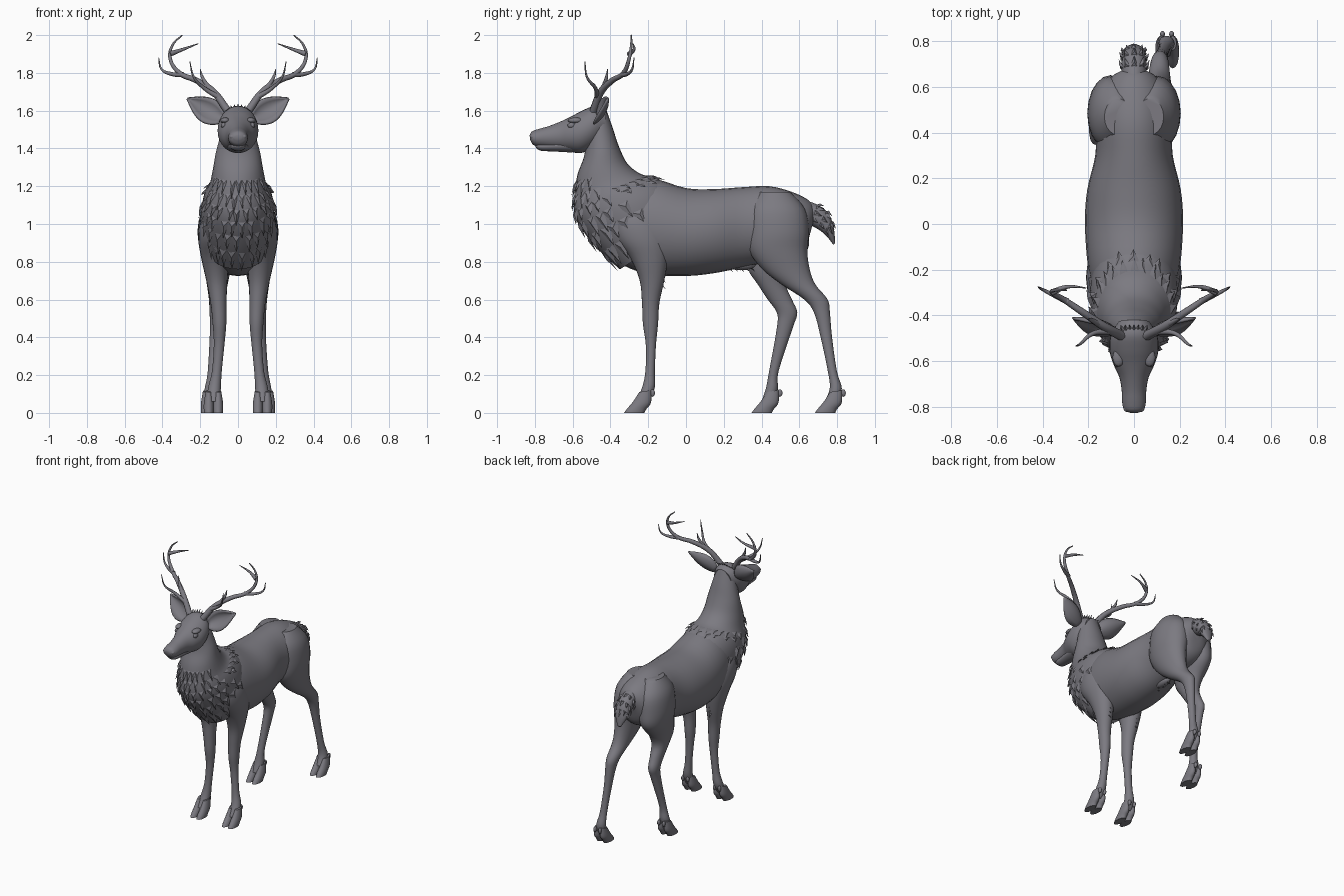
import bpy, bmesh, random
from math import sin, cos, pi, floor
from mathutils import Vector

random.seed(4)
cube = bpy.data.objects.get("Cube")
if cube:
    bpy.data.objects.remove(cube, do_unlink=True)

coat = bpy.data.materials.new("slate_grey")
coat.use_nodes = True
GREY = (0.2, 0.195, 0.22, 1)
coat.diffuse_color = GREY
coat.node_tree.nodes["Principled BSDF"].inputs["Base Color"].default_value = GREY


def finish(ob, angle=0.8):
    ob.data.materials.clear()
    ob.data.materials.append(coat)
    bpy.ops.object.select_all(action='DESELECT')
    ob.select_set(True)
    bpy.context.view_layer.objects.active = ob
    bpy.ops.object.shade_smooth_by_angle(angle=angle)
    return ob


def from_bmesh(name, bm, angle=0.8):
    bmesh.ops.recalc_face_normals(bm, faces=bm.faces)
    mesh = bpy.data.meshes.new(name)
    bm.to_mesh(mesh)
    bm.free()
    ob = bpy.data.objects.new(name, mesh)
    bpy.context.collection.objects.link(ob)
    return finish(ob, angle)


def section(rings, t):
    """Smoothly interpolated cross-section: y0, z0, y1, z1, half width, x."""
    last = len(rings) - 1
    i = min(max(floor(t), 0), last - 1)
    f = t - i
    p = [rings[min(max(k, 0), last)] for k in (i - 1, i, i + 1, i + 2)]
    return [b + 0.5 * f * (c - a + f * (2*a - 5*b + 4*c - d + f * (3*(b - c) + d - a)))
            for a, b, c, d in zip(*p)]


def point(rings, t, a):
    y0, z0, y1, z1, w, x = section(rings, t)
    c = cos(a) / 2
    return Vector((x + w * sin(a), (y0 + y1) / 2 + (y0 - y1) * c, (z0 + z1) / 2 + (z0 - z1) * c))


def loft(name, rings, sides=28, steps=4):
    bm = bmesh.new()
    n = (len(rings) - 1) * steps
    loops = [[bm.verts.new(point(rings, k / steps, 2 * pi * j / sides)) for j in range(sides)]
             for k in range(n + 1)]
    for a, b in zip(loops, loops[1:]):
        for j in range(sides):
            q = (j + 1) % sides
            bm.faces.new((a[j], a[q], b[q], b[j]))
    bm.faces.new(loops[0])
    bm.faces.new(loops[-1])
    return from_bmesh(name, bm)


def central(rows):
    return [r + (0,) for r in rows]


def leg_rings(rows, side):
    """Rows are height, y, half depth, x, half width."""
    return [(y - d, z, y + d, z, w, side * x) for z, y, d, x, w in rows]


def ball(name, loc, size):
    bm = bmesh.new()
    bmesh.ops.create_uvsphere(bm, u_segments=16, v_segments=10, radius=1)
    for v in bm.verts:
        v.co = Vector(loc) + v.co * Vector(size)
    return from_bmesh(name, bm)


def lock(bm, left, right, ridge, tip):
    """One pointed lock of fur."""
    l, r, m, t = (bm.verts.new(p) for p in (left, right, ridge, tip))
    for f in ((l, r, m), (l, m, t), (m, r, t), (l, t, r)):
        bm.faces.new(f)


def fur(name, rings, rows):
    """Rows of locks on a lofted surface: position, middle angle, reach, count, length."""
    bm = bmesh.new()
    for t, mid, reach, count, length in rows:
        for i in range(count):
            a = mid + reach * (2 * i / (count - 1) - 1) + random.uniform(-0.05, 0.05)
            w = 1.3 * reach / count
            s = length * random.uniform(0.8, 1.2)
            out = (point(rings, t, a) - (point(rings, t, 0) + point(rings, t, pi)) / 2).normalized()
            lock(bm, point(rings, t, a - w) - out * 0.006, point(rings, t, a + w) - out * 0.006,
                 point(rings, t + s * 0.4, a) + out * 0.012, point(rings, t + s, a) + out * 0.016)
    return from_bmesh(name, bm, 0.6)


# Trunk
loft("body", central([
    (-0.44, 1.12, -0.44, 0.92, 0.10), (-0.36, 1.2, -0.36, 0.8, 0.16),
    (-0.2, 1.245, -0.2, 0.735, 0.2), (0, 1.19, 0, 0.725, 0.215),
    (0.15, 1.185, 0.15, 0.74, 0.205), (0.3, 1.195, 0.3, 0.77, 0.17),
    (0.44, 1.2, 0.44, 0.8, 0.165), (0.56, 1.17, 0.56, 0.82, 0.15),
    (0.65, 1.125, 0.63, 0.87, 0.105), (0.69, 1.07, 0.66, 0.96, 0.04)]))

# Neck and chest
neck = central([
    (-0.53, 1.44, -0.42, 1.6, 0.08), (-0.535, 1.385, -0.385, 1.5, 0.1),
    (-0.545, 1.34, -0.355, 1.41, 0.118), (-0.575, 1.26, -0.31, 1.32, 0.133),
    (-0.59, 1.16, -0.24, 1.265, 0.15), (-0.59, 1.06, -0.16, 1.245, 0.178),
    (-0.55, 0.97, -0.08, 1.19, 0.193), (-0.46, 0.86, -0.05, 1.1, 0.185),
    (-0.35, 0.76, -0.05, 0.95, 0.15)])
loft("neck", neck)
fur("mane", neck, [(3.2 + 0.75 * k, 0, 1.0 + 0.18 * k, 9 + k, 0.95) for k in range(6)])
fur("collar", neck, [(4.35, pi, 1.5, 13, 0.6), (4.9, pi, 1.3, 9, 0.5)])

# Head
loft("head", central([
    (-0.828, 1.47, -0.825, 1.445, 0.022), (-0.815, 1.49, -0.81, 1.42, 0.044),
    (-0.78, 1.503, -0.78, 1.408, 0.052), (-0.73, 1.517, -0.73, 1.402, 0.054),
    (-0.67, 1.54, -0.67, 1.395, 0.065), (-0.61, 1.568, -0.62, 1.385, 0.09),
    (-0.55, 1.6, -0.56, 1.375, 0.107), (-0.48, 1.625, -0.5, 1.4, 0.102),
    (-0.42, 1.6, -0.44, 1.45, 0.07)]))
loft("lower_jaw", central([
    (-0.8, 1.42, -0.795, 1.405, 0.018), (-0.775, 1.43, -0.77, 1.388, 0.036),
    (-0.7, 1.44, -0.7, 1.384, 0.044), (-0.6, 1.46, -0.6, 1.378, 0.06)]))

# Trailing hind leg, leading hind leg and front leg profiles
thigh = [(1.17, 0.47, 0.08, 0.07, 0.06), (1.08, 0.48, 0.15, 0.09, 0.098),
         (0.96, 0.485, 0.165, 0.1, 0.105), (0.86, 0.487, 0.155, 0.105, 0.09)]
trailing = thigh + [
    (0.76, 0.53, 0.125, 0.108, 0.07), (0.68, 0.595, 0.09, 0.11, 0.055),
    (0.6, 0.688, 0.062, 0.112, 0.042), (0.53, 0.72, 0.042, 0.115, 0.034),
    (0.4, 0.743, 0.03, 0.122, 0.026), (0.22, 0.775, 0.024, 0.135, 0.025),
    (0.13, 0.793, 0.032, 0.142, 0.034), (0.06, 0.77, 0.036, 0.145, 0.034)]
leading = thigh + [
    (0.76, 0.445, 0.115, 0.108, 0.07), (0.68, 0.455, 0.075, 0.11, 0.055),
    (0.6, 0.497, 0.064, 0.112, 0.042), (0.53, 0.535, 0.054, 0.115, 0.036),
    (0.45, 0.523, 0.042, 0.118, 0.03), (0.22, 0.465, 0.025, 0.135, 0.025),
    (0.13, 0.455, 0.032, 0.142, 0.034), (0.06, 0.435, 0.036, 0.145, 0.034)]
front = [(1.12, -0.28, 0.07, 0.1, 0.05), (1.02, -0.26, 0.13, 0.115, 0.085),
         (0.92, -0.23, 0.14, 0.12, 0.09), (0.82, -0.195, 0.1, 0.12, 0.075),
         (0.7, -0.18, 0.065, 0.112, 0.056), (0.58, -0.187, 0.046, 0.103, 0.042),
         (0.47, -0.188, 0.04, 0.098, 0.036), (0.36, -0.186, 0.027, 0.1, 0.028),
         (0.22, -0.19, 0.025, 0.112, 0.026), (0.13, -0.2, 0.034, 0.125, 0.034),
         (0.06, -0.235, 0.036, 0.13, 0.034)]
toe = [(-0.248, 0.11, -0.185, 0.12, 0.016), (-0.28, 0.06, -0.185, 0.055, 0.026),
       (-0.312, 0.022, -0.21, 0.02, 0.027), (-0.328, 0, -0.22, 0, 0.026)]


def leg(name, rows, side, shift):
    """A leg with a cloven hoof and two dewclaws."""
    loft(name, leg_rings(rows, side), sides=20)
    x = side * rows[-1][3]
    for part, off in (("inner", -0.025), ("outer", 0.025)):
        loft(f"{name}_{part}_toe", [(a + shift, b, c + shift, d, w, x + side * off)
                                    for a, b, c, d, w in toe], sides=14)
        ball(f"{name}_{part}_dewclaw", (x + side * off * 0.8, shift - 0.178, 0.105), (0.011, 0.014, 0.02))


leg("left_hind_leg", trailing, 1, 1.01)
leg("right_hind_leg", leading, -1, 0.675)
leg("left_front_leg", front, 1, 0)
leg("right_front_leg", front, -1, 0)

# Tail
tail = central([
    (0.62, 1.13, 0.62, 1.0, 0.05), (0.7, 1.1, 0.665, 0.99, 0.055),
    (0.755, 1.055, 0.71, 0.965, 0.052), (0.782, 0.98, 0.745, 0.935, 0.044),
    (0.79, 0.9, 0.78, 0.89, 0.012)])
loft("tail", tail, sides=16)
fur("tail_fur", tail, [(k, 0, 2.0, 7, 0.8) for k in (0.8, 1.6, 2.4)])

# Loose tufts on the crown, belly and elbows
bm = bmesh.new()


def tuft(base, tip, width):
    base, tip, side = Vector(base), Vector(tip), Vector((width, 0, 0))
    ridge = base.lerp(tip, 0.4) + Vector((0, -0.012, 0))
    lock(bm, base - side, base + side, ridge, tip)


for k in range(-3, 4):
    tuft((k * 0.015, -0.47, 1.605), (k * 0.02, -0.44, 1.64 - abs(k) * 0.006), 0.012)
for k in range(5):
    y = 0.22 + k * 0.03
    tuft(((k % 3 - 1) * 0.02, y, 0.78), ((k % 2 - 0.5) * 0.03, y + 0.03, 0.745), 0.02)
for s in (-1, 1):
    for k in range(3):
        tuft((s * 0.12, -0.15, 0.8 - k * 0.04), (s * 0.115, -0.105, 0.72 - k * 0.035), 0.02)
from_bmesh("loose_tufts", bm, 0.6)
ball("belly_sheath", (0, 0.29, 0.785), (0.035, 0.08, 0.03))

# Paired eyes, ears and antlers
beam = [(0.055, -0.49, 1.6), (0.13, -0.45, 1.7), (0.22, -0.39, 1.76), (0.31, -0.33, 1.8),
        (0.36, -0.3, 1.88), (0.345, -0.29, 1.95), (0.295, -0.29, 2.0)]
tines = [[(0.1, -0.47, 1.67), (0.18, -0.48, 1.72), (0.235, -0.525, 1.78), (0.255, -0.535, 1.86)],
         [(0.15, -0.44, 1.715), (0.19, -0.42, 1.78), (0.2, -0.415, 1.82)],
         [(0.29, -0.34, 1.79), (0.355, -0.31, 1.795), (0.405, -0.285, 1.82), (0.42, -0.275, 1.88)],
         [(0.36, -0.3, 1.9), (0.29, -0.275, 1.925), (0.21, -0.28, 1.955)]]


def antler(name, s):
    curve = bpy.data.curves.new(name, 'CURVE')
    curve.dimensions = '3D'
    curve.bevel_depth = 0.022
    curve.bevel_resolution = 2
    curve.resolution_u = 6
    curve.use_fill_caps = True
    for path, start in [(beam, 1.0)] + [(p, 0.65) for p in tines]:
        sp = curve.splines.new('BEZIER')
        sp.bezier_points.add(len(path) - 1)
        for k, (bp, (x, y, z)) in enumerate(zip(sp.bezier_points, path)):
            bp.co = (s * x, y, z)
            bp.handle_left_type = bp.handle_right_type = 'AUTO'
            bp.radius = start * (1 - 0.85 * k / (len(path) - 1))
    ob = bpy.data.objects.new(name, curve)
    bpy.context.collection.objects.link(ob)
    bpy.ops.object.select_all(action='DESELECT')
    ob.select_set(True)
    bpy.context.view_layer.objects.active = ob
    bpy.ops.object.convert(target='MESH')
    finish(bpy.context.view_layer.objects.active)


def ear(name, s):
    """A cupped leaf, thickened."""
    base, tip = Vector((0.08, -0.475, 1.555)), Vector((0.268, -0.415, 1.665))
    across = Vector((-0.5, 0.25, 0.83))
    bm = bmesh.new()
    grid = []
    for i in range(11):
        u = i / 10
        w = 0.054 * sin(pi * u ** 0.85) + 0.02 * (1 - u) + 0.002
        row = []
        for j in range(7):
            v = j / 3 - 1
            p = base.lerp(tip, u) + across * v * w + Vector((0, 0.6 * w * (0.6 - v * v), 0))
            row.append(bm.verts.new((s * p.x, p.y, p.z)))
        grid.append(row)
    for a, b in zip(grid, grid[1:]):
        for j in range(6):
            bm.faces.new((a[j], a[j + 1], b[j + 1], b[j]))
    ob = from_bmesh(name, bm)
    solid = ob.modifiers.new("thickness", 'SOLIDIFY')
    solid.thickness = 0.012
    solid.offset = 0


for label, s in (("left", 1), ("right", -1)):
    ball(label + "_eye", (s * 0.076, -0.605, 1.522), (0.014, 0.022, 0.016))
    ball(label + "_brow", (s * 0.068, -0.585, 1.548), (0.026, 0.04, 0.016))
    ball(label + "_nostril", (s * 0.03, -0.808, 1.462), (0.016, 0.016, 0.014))
    ear(label + "_ear", s)
    antler(label + "_antler", s)
